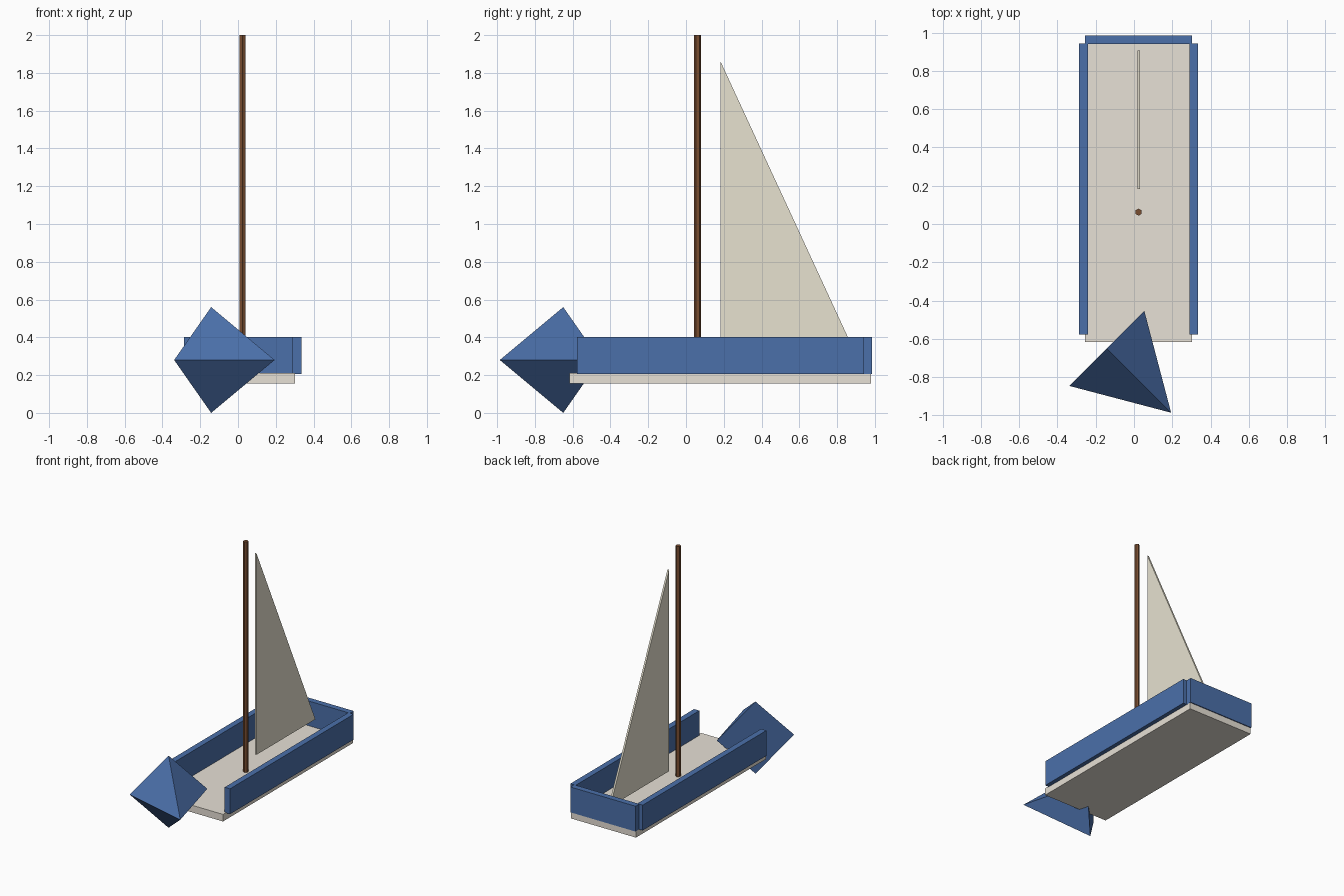
import bpy
from math import sqrt, radians
from mathutils import Vector

if "Cube" in bpy.data.objects:
    bpy.data.objects.remove(bpy.data.objects["Cube"])

CX = 0.024  # hull centre line


def material(name, rgb):
    m = bpy.data.materials.new(name)
    m.diffuse_color = (*rgb, 1)
    m.use_nodes = True
    m.node_tree.nodes["Principled BSDF"].inputs["Base Color"].default_value = m.diffuse_color
    return m


BLUE = material("blue_paint", (0.07, 0.16, 0.40))
CREAM = material("pale_deck", (0.80, 0.75, 0.67))
CLOTH = material("sail_cloth", (0.80, 0.76, 0.63))
WOOD = material("brown_wood", (0.19, 0.075, 0.03))


def box(name, lo, hi, mat):
    lo, hi = Vector(lo), Vector(hi)
    bpy.ops.mesh.primitive_cube_add(size=1, location=(lo + hi) / 2)
    o = bpy.context.object
    o.name = name
    o.scale = hi - lo
    o.data.materials.append(mat)
    return o


def mesh(name, verts, faces, mat):
    me = bpy.data.meshes.new(name)
    me.from_pydata(verts, [], faces)
    me.materials.append(mat)
    o = bpy.data.objects.new(name, me)
    bpy.context.collection.objects.link(o)
    return o


# Deck board
box("deck", (CX - 0.279, -0.617, 0.155), (CX + 0.279, 0.979, 0.21), CREAM)

# Side walls and stern wall
for side, name in ((-1, "left_wall"), (1, "right_wall")):
    x = CX + side * 0.288
    box(name, (x - 0.023, -0.577, 0.205), (x + 0.023, 0.942, 0.402), BLUE)
box("stern_wall", (CX - 0.28, 0.94, 0.205), (CX + 0.28, 0.986, 0.402), BLUE)

# Six-sided mast
bpy.ops.mesh.primitive_cylinder_add(vertices=6, radius=0.0185, depth=1.8,
                                    location=(CX, 0.062, 1.1))
mast = bpy.context.object
mast.name = "mast"
mast.data.materials.append(WOOD)

# Thin triangular sail
tri = [(0.183, 1.86), (0.183, 0.295), (0.906, 0.295)]
verts = [(CX + d, y, z) for d in (-0.007, 0.007) for y, z in tri]
mesh("sail", verts, [(0, 2, 1), (3, 4, 5), (0, 1, 4, 3), (1, 2, 5, 4), (2, 0, 3, 5)], CLOTH)

# Bow: four-sided pyramid lying on its side, pointing diagonally forward
base = Vector((-0.142, -0.65, 0.28))
across = Vector((1, 1, 0)) * 0.196
up = Vector((0, 0, 0.28))
tip = base + Vector((1, -1, 0)) * 0.336
ring = [base + across, base + up, base - across, base - up]
mesh("bow", ring + [tip], [(3, 2, 1, 0)] + [(i, (i + 1) % 4, 4) for i in range(4)], BLUE)

# Consistent outward normals on the hand-made parts
import bmesh
for name in ("sail", "bow"):
    me = bpy.data.objects[name].data
    bm = bmesh.new()
    bm.from_mesh(me)
    bmesh.ops.recalc_face_normals(bm, faces=bm.faces)
    bm.to_mesh(me)
    bm.free()
